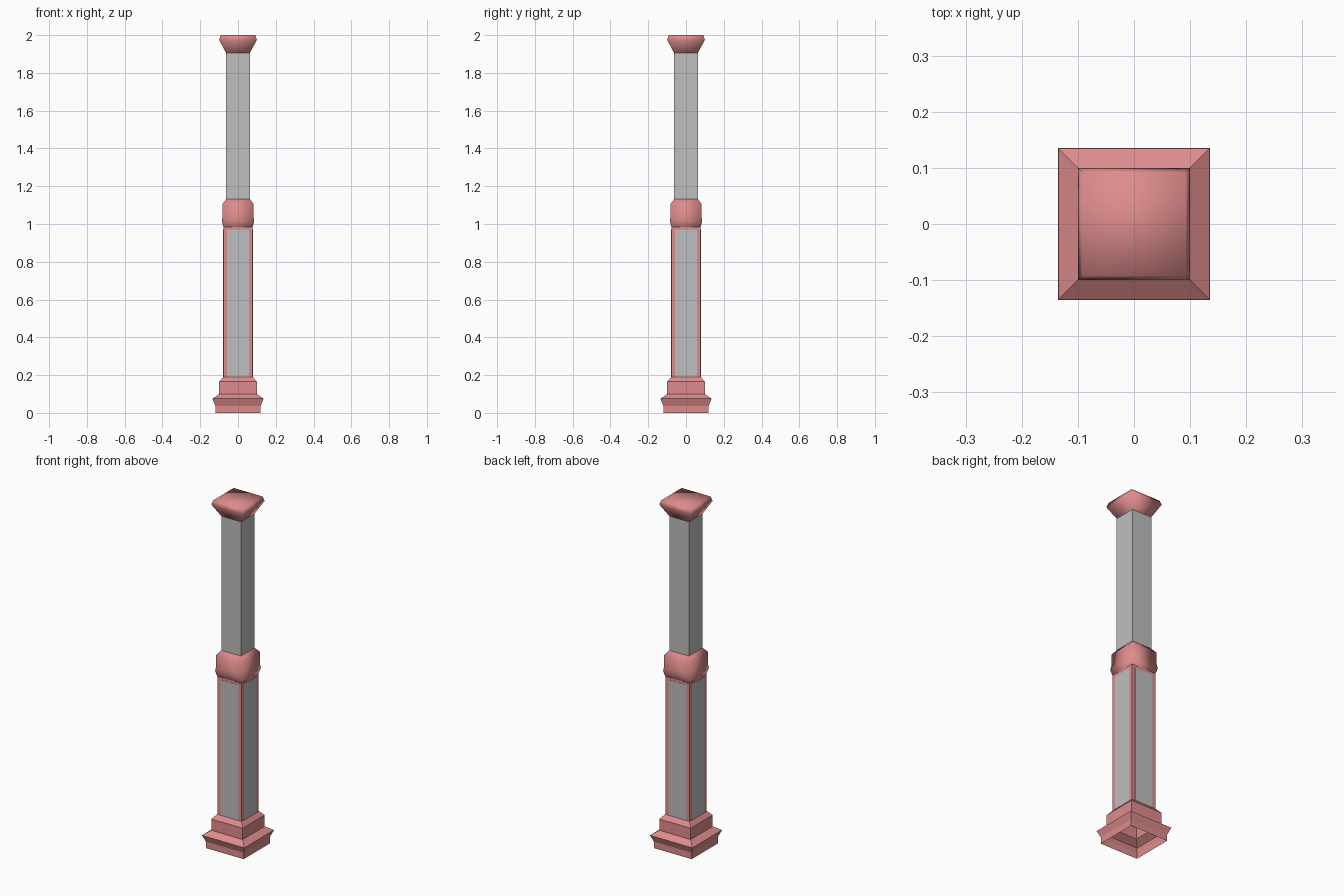
import bpy, bmesh
from mathutils import Matrix

cube = bpy.data.objects.get("Cube")
if cube:
    bpy.data.objects.remove(cube, do_unlink=True)


def material(name, colour):
    m = bpy.data.materials.new(name)
    m.use_nodes = True
    m.diffuse_color = colour
    m.node_tree.nodes["Principled BSDF"].inputs["Base Color"].default_value = colour
    return m


pink = material("dusty pink", (0.73, 0.26, 0.26, 1))
grey = material("light grey", (0.52, 0.52, 0.52, 1))


def finish(name, bm, mat, smooth=False):
    bmesh.ops.recalc_face_normals(bm, faces=bm.faces)
    mesh = bpy.data.meshes.new(name)
    for f in bm.faces:
        f.smooth = smooth
    bm.to_mesh(mesh)
    bm.free()
    mesh.materials.append(mat)
    obj = bpy.data.objects.new(name, mesh)
    bpy.context.collection.objects.link(obj)
    return obj


def square_tower(name, profile, mat, smooth=False, cap=False):
    """Stack square rings of (half width, height), open unless capped."""
    bm = bmesh.new()
    corners = ((-1, -1), (1, -1), (1, 1), (-1, 1))
    rings = [[bm.verts.new((x * r, y * r, z)) for x, y in corners] for r, z in profile]
    for low, high in zip(rings, rings[1:]):
        for i in range(4):
            j = (i + 1) % 4
            bm.faces.new((low[i], low[j], high[j], high[i]))
    if cap:
        bm.faces.new(rings[-1])
    return finish(name, bm, mat, smooth)


# Stepped hollow base
square_tower("base", [(0.12, 0), (0.12, 0.037), (0.135, 0.075), (0.1, 0.1),
                      (0.1, 0.165), (0.078, 0.19)], pink)

# Lower shaft, collar, upper shaft and capital
square_tower("lower_shaft", [(0.0775, 0.19), (0.0775, 0.99)], pink)
square_tower("collar", [(0.0775, 0.985), (0.086, 1.015), (0.082, 1.04),
                        (0.082, 1.107), (0.0625, 1.132)], pink, smooth=True)
square_tower("upper_shaft", [(0.0625, 1.13), (0.0625, 1.907)], grey)
square_tower("capital", [(0.0625, 1.905), (0.1, 1.975), (0.092, 2.0)],
             pink, smooth=True, cap=True)

# Thin grey panel on each side of the lower shaft
for i, side in enumerate(("front", "left", "back", "right")):
    bm = bmesh.new()
    bmesh.ops.create_cube(bm, size=1)
    bmesh.ops.scale(bm, vec=(0.115, 0.002, 0.78), verts=bm.verts)
    bmesh.ops.translate(bm, vec=(0, -0.0775, 0.58), verts=bm.verts)
    bmesh.ops.rotate(bm, matrix=Matrix.Rotation(i * 1.5707963, 3, "Z"), verts=bm.verts)
    finish(side + "_panel", bm, grey)
